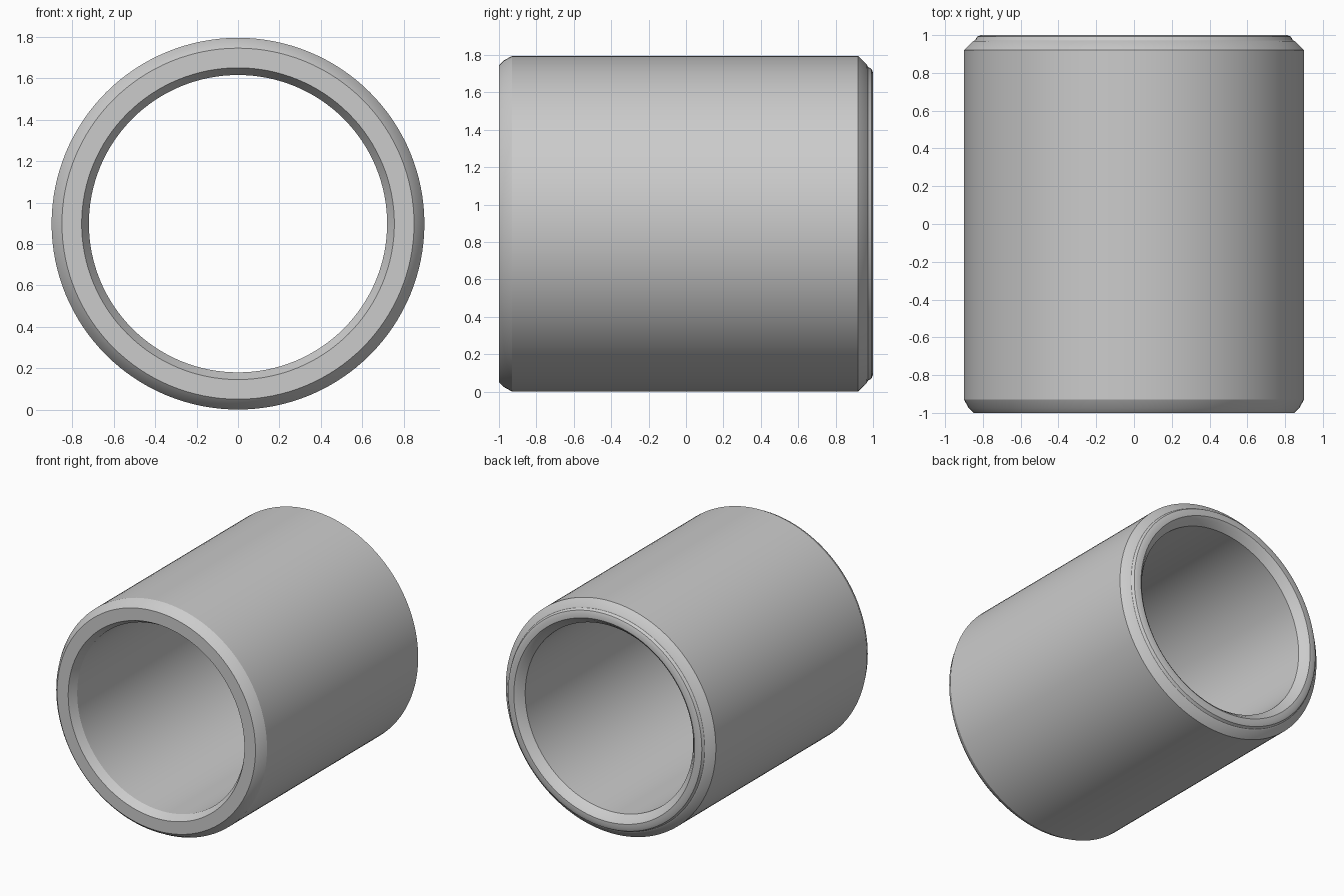
import bpy, bmesh, math

cube = bpy.data.objects.get("Cube")
if cube:
    bpy.data.objects.remove(cube, do_unlink=True)

grey = bpy.data.materials.new("plain grey")
grey.use_nodes = True
colour = (0.6, 0.6, 0.6, 1)
grey.diffuse_color = colour
grey.node_tree.nodes["Principled BSDF"].inputs["Base Color"].default_value = colour

SIDES = 128
CENTRE_Z = 0.898

# Closed wall section as (radius, y): front rim, outside, stepped back lip, bore
profile = [
    (0.72, -0.94), (0.755, -1.0), (0.85, -1.0), (0.875, -0.975), (0.9, -0.93),
    (0.9, 0.92), (0.852, 0.968), (0.842, 0.972), (0.83, 0.992), (0.81, 1.0),
    (0.775, 1.0), (0.755, 0.985), (0.72, 0.94),
]

bm = bmesh.new()
rings = []
for i in range(SIDES):
    a = 2 * math.pi * i / SIDES
    rings.append([bm.verts.new((r * math.cos(a), y, CENTRE_Z + 0.997 * r * math.sin(a)))
                  for r, y in profile])
for i, ring in enumerate(rings):
    following = rings[(i + 1) % SIDES]
    for j in range(len(profile)):
        k = (j + 1) % len(profile)
        bm.faces.new((ring[j], ring[k], following[k], following[j]))
bmesh.ops.recalc_face_normals(bm, faces=bm.faces)

mesh = bpy.data.meshes.new("hollow_sleeve")
bm.to_mesh(mesh)
bm.free()
mesh.materials.append(grey)
sleeve = bpy.data.objects.new("hollow_sleeve", mesh)
bpy.context.collection.objects.link(sleeve)

# Smooth round walls with crisp chamfer edges
bpy.context.view_layer.objects.active = sleeve
sleeve.select_set(True)
bpy.ops.object.shade_smooth_by_angle(angle=math.radians(28))
